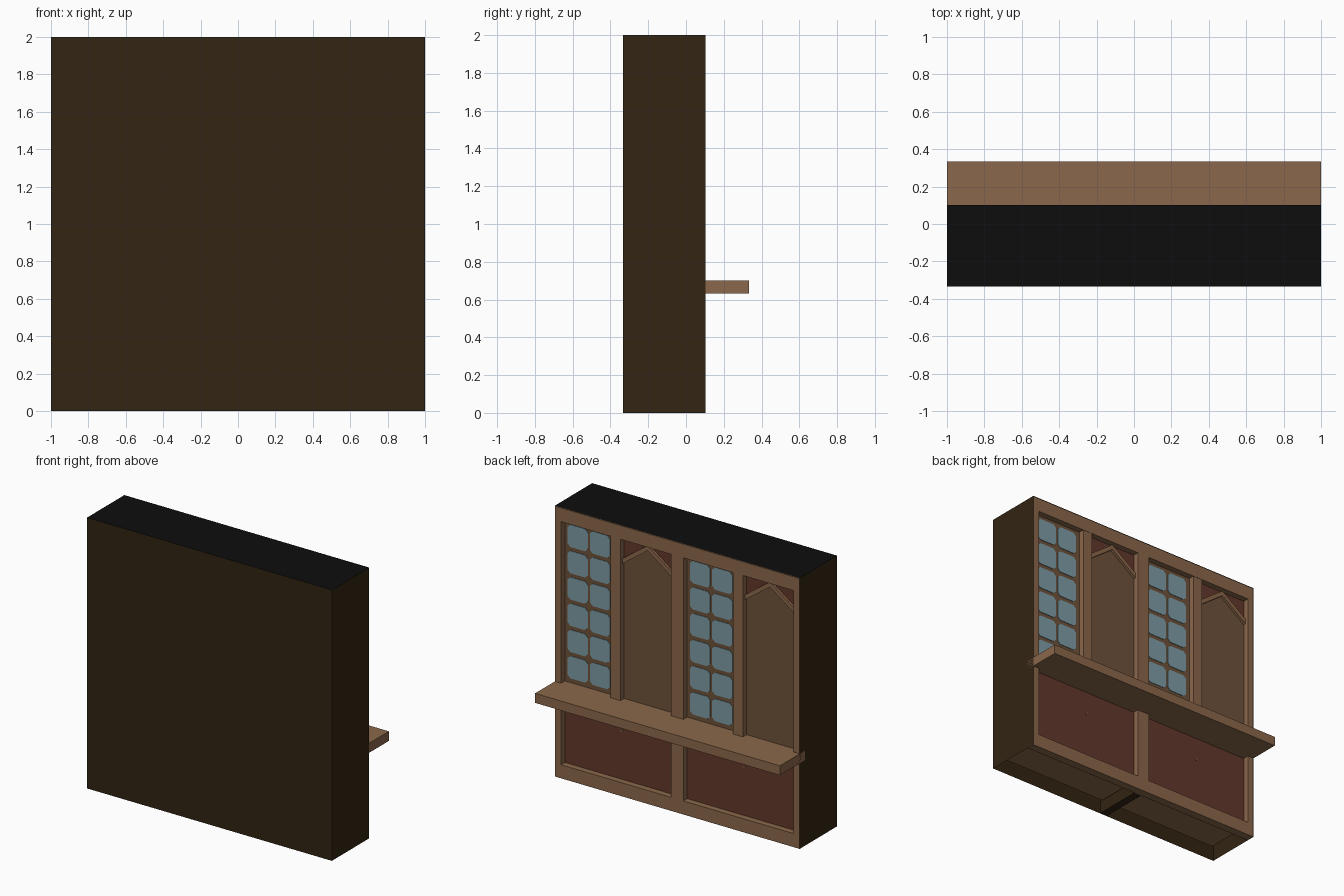
import bpy, bmesh

if "Cube" in bpy.data.objects:
    bpy.data.objects.remove(bpy.data.objects["Cube"])

def mat(name, rgb):
    m = bpy.data.materials.new(name)
    m.diffuse_color = (*rgb, 1)
    m.use_nodes = True
    m.node_tree.nodes["Principled BSDF"].inputs["Base Color"].default_value = m.diffuse_color
    return m

TIMBER = mat("timber", (0.26, 0.137, 0.07))
PANEL = mat("brown panel", (0.155, 0.086, 0.043))
RED = mat("red brown", (0.125, 0.04, 0.024))
GLASS = mat("pale blue glass", (0.21, 0.335, 0.38))
DARK = mat("dark olive brown", (0.032, 0.018, 0.006))
BLACK = mat("black", (0.004, 0.004, 0.004))

BACK, FACE, DEEP = -0.333, 0.102, 0.057   # outer wall, frame face, recess plane


def finish(name, bm, *mats):
    me = bpy.data.meshes.new(name)
    bm.to_mesh(me)
    bm.free()
    for m in mats:
        me.materials.append(m)
    ob = bpy.data.objects.new(name, me)
    bpy.context.collection.objects.link(ob)
    return ob


def prisms(name, polys, y0, y1, m):
    """Extrude outlines drawn in x-z from y0 to y1."""
    bm = bmesh.new()
    for pts in polys:
        f = bm.faces.new([bm.verts.new((x, y0, z)) for x, z in pts])
        ext = bmesh.ops.extrude_face_region(bm, geom=[f])
        vs = [v for v in ext["geom"] if isinstance(v, bmesh.types.BMVert)]
        bmesh.ops.translate(bm, verts=vs, vec=(0, y1 - y0, 0))
    bmesh.ops.recalc_face_normals(bm, faces=bm.faces)
    return finish(name, bm, m)


def rect(x0, x1, z0, z1):
    return [(x0, z0), (x1, z0), (x1, z1), (x0, z1)]


def pane(x0, x1, z0, z1, c=0.022):
    return [(x0 + c, z0), (x1 - c, z0), (x1, z0 + c), (x1, z1 - c),
            (x1 - c, z1), (x0 + c, z1), (x0, z1 - c), (x0, z0 + c)]


# outer shell: dark sheet with black top, open underneath and towards the frame
bm = bmesh.new()
bmesh.ops.create_cube(bm, size=1)
for v in bm.verts:
    v.co = (v.co.x * 2, FACE if v.co.y > 0 else BACK, v.co.z * 2 + 1)
bm.normal_update()
bmesh.ops.delete(bm, geom=[f for f in bm.faces if f.normal.y > 0.5 or f.normal.z < -0.5],
                 context='FACES')
for f in bm.faces:
    f.material_index = 1 if f.normal.z > 0.5 else 0
finish("outer_shell", bm, DARK, BLACK)

# timber frame: stiles and rails
E = 0.998
prisms("frame_stiles", [rect(-E, -0.95, 0, E * 2), rect(-0.05, 0.05, 0, E * 2),
                        rect(0.95, E, 0, E * 2)], 0.04, FACE, TIMBER)
rails = []
for a, b in ((-0.95, -0.05), (0.05, 0.95)):
    rails += [rect(a, b, 0, 0.10), rect(a, b, 1.895, E * 2)]
prisms("frame_rails", rails, 0.04, FACE, TIMBER)

# projecting shelf across the full width
prisms("shelf", [rect(-1, 1, 0.632, 0.702)], 0.04, 0.333, TIMBER)

# wall dividing the two bays below
prisms("inner_divider", [rect(-0.03, 0.03, 0.0, 0.12)], BACK + 0.005, 0.04, DARK)

for n, right in enumerate((1.0, 0.0), 1):
    X = lambda u: right - u            # distance from the right end of the bay

    # lower cupboard panel with a small stud, and the floor seen from below
    prisms(f"lower_panel_{n}", [rect(X(0.95), X(0.05), 0.10, 0.632)], 0.045, DEEP, RED)
    prisms(f"stud_{n}", [pane(X(0.525), X(0.51), 0.452, 0.467, 0.004)], DEEP, DEEP + 0.006, TIMBER)
    prisms(f"bay_floor_{n}", [rect(X(0.955), X(0.045), 0.08, 0.10)], -0.29, 0.04, TIMBER)

    # upper panel
    prisms(f"upper_panel_{n}", [rect(X(0.95), X(0.05), 0.702, 1.895)], 0.045, DEEP, PANEL)

    # window panes, two columns of six
    panes = [pane(X(u + 0.165), X(u), z, z + 0.165)
             for u in (0.075, 0.257)
             for z in [0.735 + 0.194 * i for i in range(6)]]
    prisms(f"window_panes_{n}", panes, DEEP, DEEP + 0.004, GLASS)

    # post between window and plain panel
    prisms(f"post_{n}", [rect(X(0.535), X(0.455), 0.702, 1.895)], DEEP, FACE - 0.002, TIMBER)

    # red corners above the gable braces
    corners = [[(X(0.535), 1.73), (X(0.74), 1.89), (X(0.535), 1.895)],
               [(X(0.95), 1.73), (X(0.74), 1.89), (X(0.95), 1.895)]]
    prisms(f"red_corners_{n}", corners, DEEP, DEEP + 0.003, RED)

    # gable braces
    braces = [[(X(foot), 1.705), (X(0.74), 1.855), (X(0.74), 1.893), (X(foot), 1.743)]
              for foot in (0.535, 0.95)]
    prisms(f"gable_braces_{n}", braces, DEEP, DEEP + 0.02, TIMBER)
